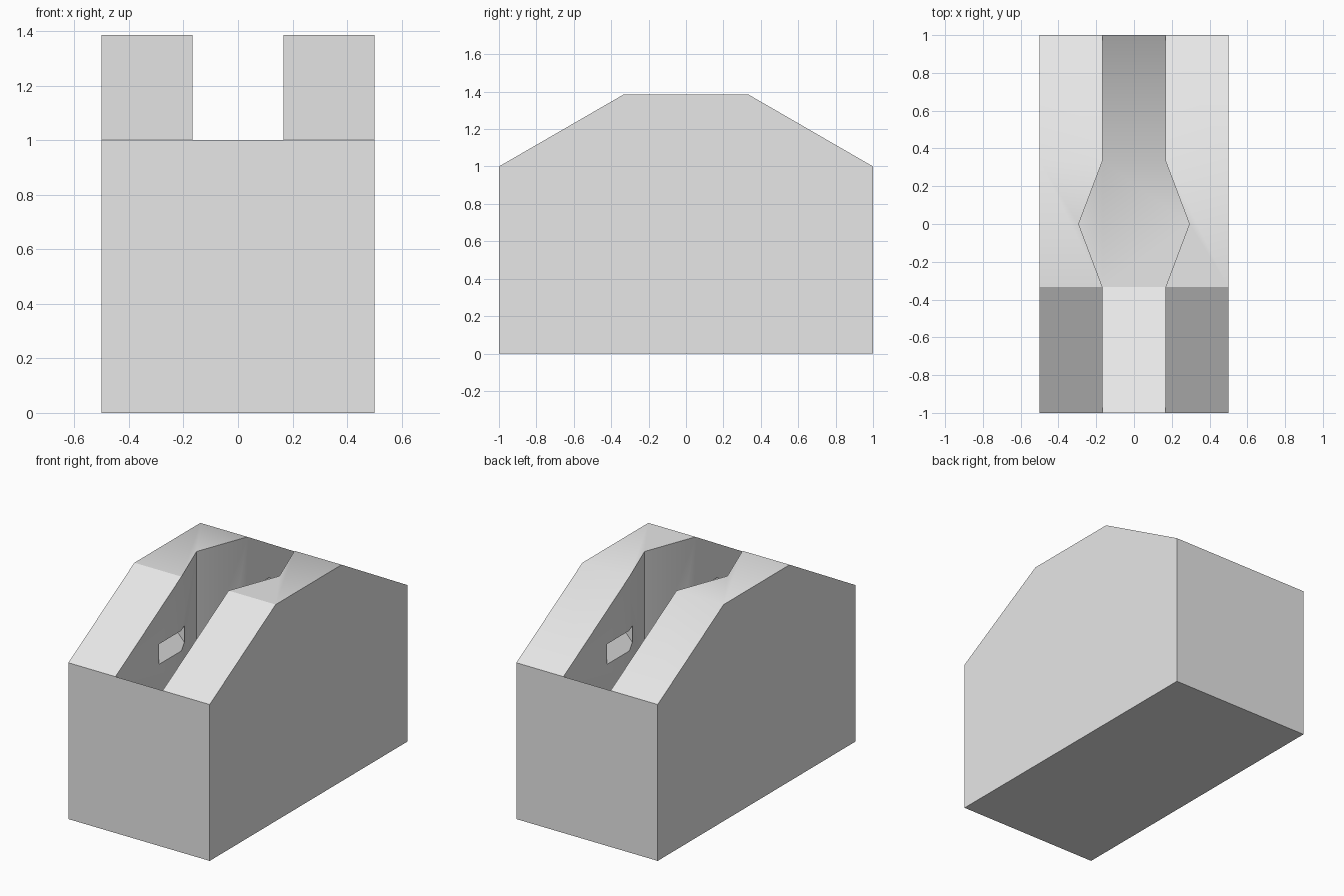
import bpy, bmesh, math

if "Cube" in bpy.data.objects:
    bpy.data.objects.remove(bpy.data.objects["Cube"], do_unlink=True)

THIRD = 1 / 3
LIP, CREST, FLOOR = 1.0, 1.385, 0.615
HALF, SLOT, BULGE = 0.5, 0.167, 0.293

grey = bpy.data.materials.new("light grey")
grey.use_nodes = True
grey.diffuse_color = (0.8, 0.8, 0.8, 1)
grey.node_tree.nodes["Principled BSDF"].inputs["Base Color"].default_value = grey.diffuse_color


def loft(name, sections):
    """Skin a row of matching closed cross-sections and cap both ends."""
    bm = bmesh.new()
    rows = [[bm.verts.new(p) for p in s] for s in sections]
    n = len(rows[0])
    for a, b in zip(rows, rows[1:]):
        for i in range(n):
            j = (i + 1) % n
            bm.faces.new((a[i], a[j], b[j], b[i]))
    bm.faces.new(rows[0])
    bm.faces.new(rows[-1])
    bmesh.ops.remove_doubles(bm, verts=bm.verts, dist=1e-4)
    bmesh.ops.dissolve_limit(bm, angle_limit=0.01, verts=bm.verts, edges=bm.edges)
    bmesh.ops.recalc_face_normals(bm, faces=bm.faces)
    mesh = bpy.data.meshes.new(name)
    bm.to_mesh(mesh)
    bm.free()
    mesh.materials.append(grey)
    ob = bpy.data.objects.new(name, mesh)
    bpy.context.collection.objects.link(ob)
    return ob


def u_section(y, top, floor, w):
    half = [(HALF, 0), (HALF, top), (w, top), (w, floor)]
    pts = half + [(-x, z) for x, z in reversed(half)]
    return [(x, y, z) for x, z in pts]


# Block with two ridged rails and a dipped, bulging channel between them
block = loft("channel_block", [
    u_section(-1, LIP, LIP, SLOT),
    u_section(-THIRD, CREST, FLOOR, SLOT),
    u_section(0, CREST, FLOOR, BULGE),
    u_section(THIRD, CREST, FLOOR, SLOT),
    u_section(1, LIP, LIP, SLOT)])

# Wedge pockets in the channel walls, repeated on each side and end
wedge = [(0.1, 0.84), (0.1, 1.04), (0.29, 1.04)]
for side in (-1, 1):
    for end in (-1, 1):
        cutter = loft("pocket_cutter", [
            [(side * x, end * y, z) for x, z in wedge] for y in (0.27, 0.56)])
        mod = block.modifiers.new("pocket", "BOOLEAN")
        mod.operation, mod.solver, mod.object = "DIFFERENCE", "EXACT", cutter
        bpy.context.view_layer.objects.active = block
        bpy.ops.object.modifier_apply(modifier=mod.name)
        bpy.data.objects.remove(cutter, do_unlink=True)

# Smooth rear bends, crisp front bends
bpy.ops.object.select_all(action="DESELECT")
block.select_set(True)
bpy.context.view_layer.objects.active = block
bpy.ops.object.shade_smooth_by_angle(angle=math.radians(35))
verts = block.data.vertices
for e in block.data.edges:
    a, b = (verts[i].co for i in e.vertices)
    if all(abs(p.y + THIRD) < 0.01 for p in (a, b)) and abs(a.z - b.z) < 0.01:
        e.use_edge_sharp = True
